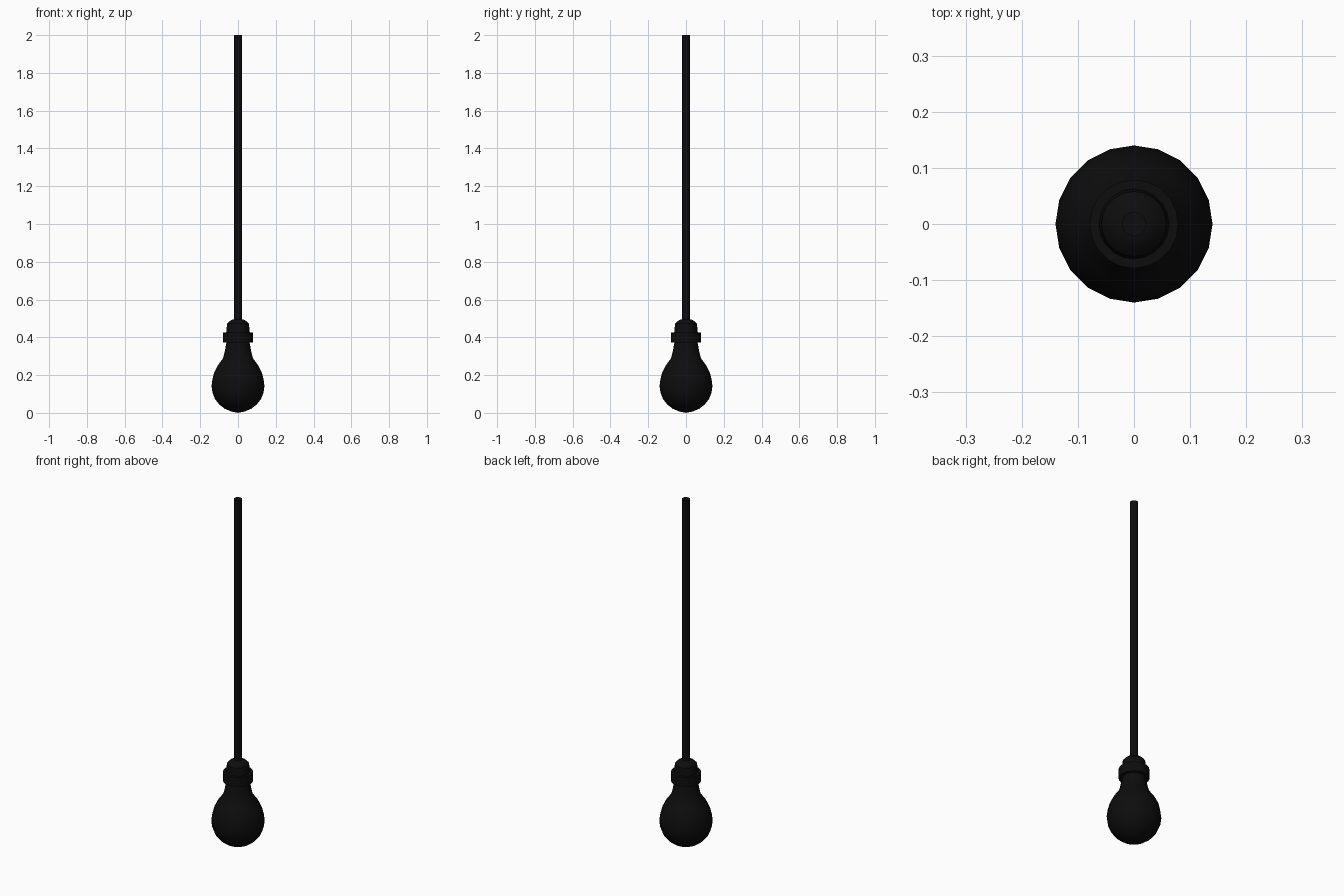
import bpy, bmesh, math

if "Cube" in bpy.data.objects:
    bpy.data.objects.remove(bpy.data.objects["Cube"])

black = bpy.data.materials.new("black")
black.diffuse_color = (0.004, 0.004, 0.004, 1)
black.use_nodes = True
black.node_tree.nodes["Principled BSDF"].inputs["Base Color"].default_value = black.diffuse_color


def lathe(name, profile, sides):
    """Revolve (radius, z) points around z; zero radius makes a pole."""
    bm = bmesh.new()
    rings = []
    for r, z in profile:
        if r == 0:
            rings.append([bm.verts.new((0, 0, z))] * sides)
        else:
            rings.append([bm.verts.new((r * math.cos(2 * math.pi * i / sides),
                                        r * math.sin(2 * math.pi * i / sides), z))
                          for i in range(sides)])
    for a, b in zip(rings, rings[1:]):
        for i in range(sides):
            j = (i + 1) % sides
            bm.faces.new(list(dict.fromkeys((a[i], a[j], b[j], b[i]))))
    bmesh.ops.recalc_face_normals(bm, faces=bm.faces)
    mesh = bpy.data.meshes.new(name)
    bm.to_mesh(mesh)
    bm.free()
    obj = bpy.data.objects.new(name, mesh)
    bpy.context.collection.objects.link(obj)
    mesh.materials.append(black)
    bpy.context.view_layer.objects.active = obj
    bpy.ops.object.select_all(action='DESELECT')
    obj.select_set(True)
    bpy.ops.object.shade_smooth_by_angle(angle=math.radians(35))
    return obj


# Glass bulb: round lower part flowing into a tapered neck
bulb = [(0, 0.003)]
for k in range(1, 8):
    a = math.radians(-90 + 15 * k)
    bulb.append((0.14 * math.cos(a), 0.143 + 0.14 * math.sin(a)))
bulb += [(0.127, 0.212), (0.108, 0.25), (0.079, 0.29), (0.07, 0.325), (0.061, 0.375), (0, 0.375)]
lathe("bulb", bulb, 20)

# Collar ring clamping the bulb
lathe("collar", [(0, 0.373), (0.079, 0.373), (0.079, 0.426), (0, 0.426)], 20)

# Socket cap tapering to the cord
lathe("socket", [(0, 0.42), (0.063, 0.42), (0.058, 0.472), (0.045, 0.485),
                 (0.028, 0.495), (0, 0.495)], 20)

# Hanging cord
lathe("cord", [(0, 0.48), (0.022, 0.48), (0.022, 2.0), (0, 2.0)], 12)

# Rest the bulb exactly on z = 0
bpy.data.objects["bulb"].data.vertices[0].co.z = 0
